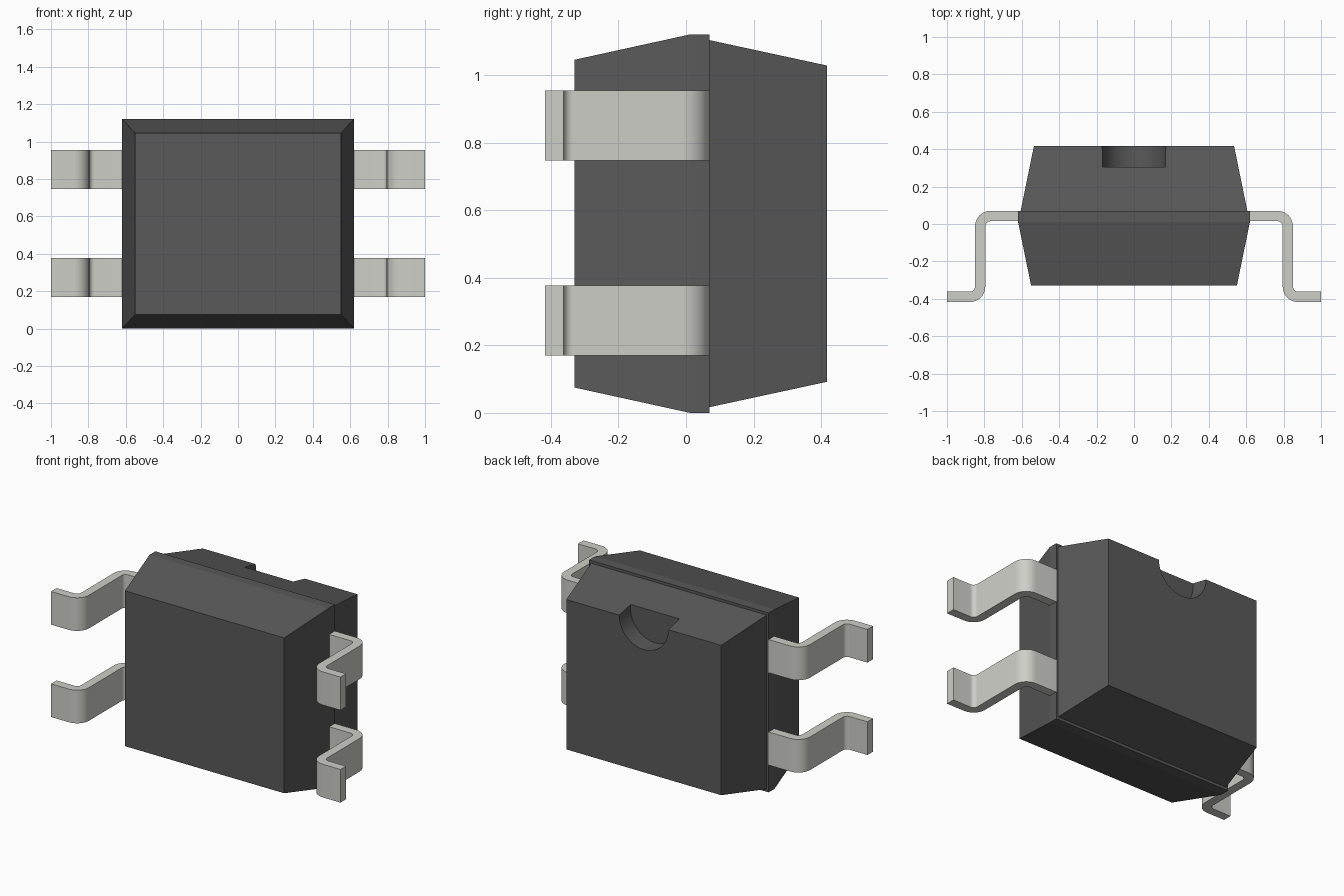
import bpy, bmesh
from math import sin, cos, radians, pi
from mathutils import Matrix

if "Cube" in bpy.data.objects:
    bpy.data.objects.remove(bpy.data.objects["Cube"])


def material(name, colour):
    mat = bpy.data.materials.new(name)
    mat.diffuse_color = colour
    mat.use_nodes = True
    mat.node_tree.nodes["Principled BSDF"].inputs["Base Color"].default_value = mat.diffuse_color
    return mat


def finish(bm, name, mat):
    bmesh.ops.recalc_face_normals(bm, faces=bm.faces)
    mesh = bpy.data.meshes.new(name)
    bm.to_mesh(mesh)
    bm.free()
    obj = bpy.data.objects.new(name, mesh)
    bpy.context.collection.objects.link(obj)
    if mat:
        mesh.materials.append(mat)
    return obj


def activate(obj):
    bpy.ops.object.select_all(action='DESELECT')
    obj.select_set(True)
    bpy.context.view_layer.objects.active = obj


def loft(rings):
    bm = bmesh.new()
    loops = [[bm.verts.new(p) for p in ring] for ring in rings]
    for a, b in zip(loops, loops[1:]):
        for i in range(len(a)):
            j = (i + 1) % len(a)
            bm.faces.new((a[i], a[j], b[j], b[i]))
    bm.faces.new(loops[0])
    bm.faces.new(loops[-1])
    return bm


def arc(cx, cy, r, start, end, steps=8):
    angles = [radians(start + (end - start) * i / steps) for i in range(steps + 1)]
    return [(cx + r * cos(a), cy + r * sin(a)) for a in angles]


plastic = material("dark_plastic", (0.1, 0.1, 0.1, 1))
metal = material("tinned_metal", (0.62, 0.62, 0.58, 1))

# Moulded body: tapered halves with a stepped parting line (y, half width, half height)
MID = 0.56
sections = [(-0.33, 0.55, 0.485), (0.012, 0.62, 0.56), (0.07, 0.62, 0.56),
            (0.07, 0.606, 0.543), (0.417, 0.535, 0.468)]
rings = [[(-w, y, MID - h), (w, y, MID - h), (w, y, MID + h), (-w, y, MID + h)]
         for y, w, h in sections]
body = finish(loft(rings), "body", plastic)

# Half-round orientation notch in the upper edge of the back
bm = bmesh.new()
bmesh.ops.create_cone(bm, cap_ends=True, segments=48, radius1=0.17, radius2=0.17, depth=0.3,
                      matrix=Matrix.Translation((0, 0.455, 1.028)) @ Matrix.Rotation(pi / 2, 4, 'X'))
cutter = finish(bm, "notch_cutter", plastic)
cutter.hide_render = True
cut = body.modifiers.new("notch", 'BOOLEAN')
cut.operation = 'DIFFERENCE'
cut.solver = 'EXACT'
cut.object = cutter
activate(body)
bpy.ops.object.modifier_apply(modifier=cut.name)
bpy.ops.object.shade_smooth_by_angle(angle=radians(10))
bpy.data.objects.remove(cutter, do_unlink=True)

# Gull-wing leads: one bent strip profile, extruded upwards and mirrored
T, R = 0.055, 0.027
LEG, TOP, FOOT = 0.85, 0.07, -0.417
outer = R + T
profile = [(0.62, TOP)]
profile += arc(LEG - outer, TOP - outer, outer, 90, 0)
profile += arc(LEG + R, FOOT + T + R, R, 180, 270)
profile += [(1.0, FOOT + T), (1.0, FOOT)]
profile += arc(LEG + R, FOOT + outer, outer, 270, 180)
profile += arc(LEG - outer, TOP - outer, R, 0, 90)
profile += [(0.62, TOP - T)]

for side, sx in (("left", -1), ("right", 1)):
    for row, z0, z1 in (("lower", 0.17, 0.377), ("upper", 0.747, 0.954)):
        bm = loft([[(sx * x, y, z) for x, y in profile] for z in (z0, z1)])
        lead = finish(bm, f"{side}_{row}_lead", metal)
        activate(lead)
        bpy.ops.object.shade_smooth_by_angle(angle=radians(30))
